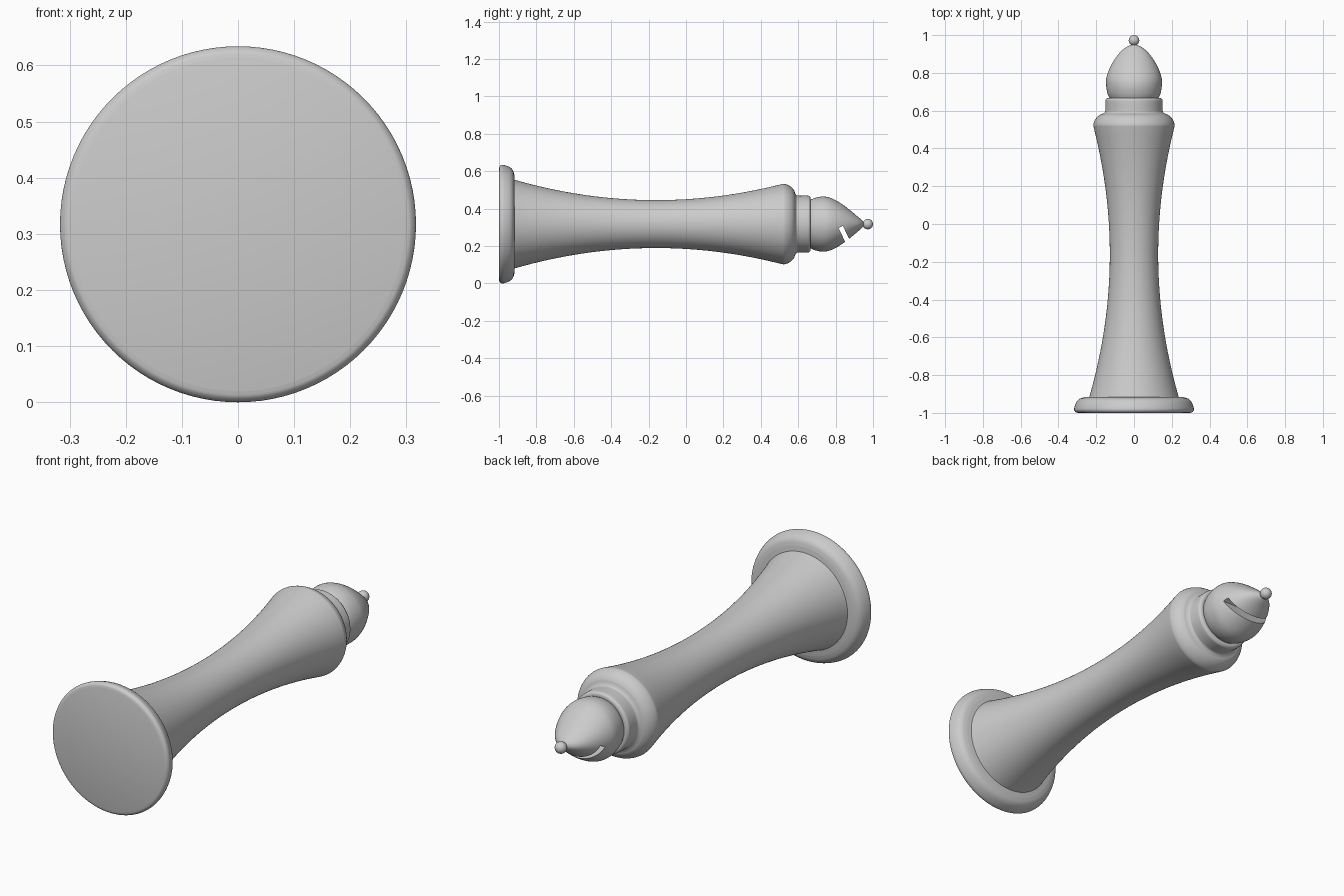
import bpy, bmesh, math
from mathutils import Vector

AXIS_Z = 0.317
SEGMENTS = 96

if "Cube" in bpy.data.objects:
    bpy.data.objects.remove(bpy.data.objects["Cube"], do_unlink=True)

grey = bpy.data.materials.new("plain grey")
grey.use_nodes = True
grey.diffuse_color = (0.6, 0.6, 0.6, 1)
grey.node_tree.nodes["Principled BSDF"].inputs["Base Color"].default_value = (0.6, 0.6, 0.6, 1)


def smooth(points, steps=6):
    """Resample profile points along a smooth spline."""
    pts = [Vector(p) for p in points]
    pts = [2 * pts[0] - pts[1]] + pts + [2 * pts[-1] - pts[-2]]
    out = []
    for a, b, c, d in zip(pts, pts[1:], pts[2:], pts[3:]):
        for i in range(steps):
            t = i / steps
            out.append(0.5 * (2 * b + (c - a) * t + (2 * a - 5 * b + 4 * c - d) * t ** 2
                              + (3 * b - a - 3 * c + d) * t ** 3))
    return out + [pts[-2]]


def shade(obj, angle=40):
    bpy.ops.object.select_all(action='DESELECT')
    obj.select_set(True)
    bpy.context.view_layer.objects.active = obj
    bpy.ops.object.shade_smooth_by_angle(angle=math.radians(angle))


def turned(name, rings):
    """Closed turned part along y from rings of (y, x radius, z radius)."""
    bm = bmesh.new()
    loops = []
    for y, rx, rz in rings:
        loops.append([bm.verts.new((rx * math.cos(a), y, AXIS_Z + rz * math.sin(a)))
                      for a in (2 * math.pi * i / SEGMENTS for i in range(SEGMENTS))])
    for lo, hi in zip(loops, loops[1:]):
        for i in range(SEGMENTS):
            j = (i + 1) % SEGMENTS
            bm.faces.new((lo[i], lo[j], hi[j], hi[i]))
    bm.faces.new(loops[0])
    bm.faces.new(loops[-1])
    bmesh.ops.recalc_face_normals(bm, faces=bm.faces[:])
    mesh = bpy.data.meshes.new(name)
    bm.to_mesh(mesh)
    bm.free()
    obj = bpy.data.objects.new(name, mesh)
    bpy.context.collection.objects.link(obj)
    mesh.materials.append(grey)
    return obj


def round_rings(points):
    return [(p.x, p.y, p.y) for p in points]


# Round foot with a softened rim
foot = smooth([(-1, .297), (-.996, .309), (-.984, .317), (-.965, .314),
               (-.94, .303), (-.925, .287), (-.917, .262)])
shade(turned("foot", round_rings(foot)))

# Waisted column flowing into a rounded shoulder and a collar
column = [Vector((y, .128 + .19 * (y + .16) ** 2))
          for y in (-.93 + 1.44 * i / 40 for i in range(40))]
shoulder = smooth([(.51, .213), (.525, .215), (.545, .209), (.565, .196), (.578, .18),
                   (.584, .165), (.592, .154), (.605, .152), (.65, .152),
                   (.66, .149), (.666, .141), (.667, .125)])
shade(turned("column", round_rings(column + shoulder)))

# Mitre head, rounder in width than in depth
head_rings = smooth([(.66, .127, .127), (.69, .14, .14), (.73, .147, .147),
                     (.77, .147, .141), (.82, .131, .116), (.87, .104, .08),
                     (.91, .073, .047), (.935, .043, .026), (.952, .008, .008)])
head = turned("head", head_rings)

# Slanted notch across the underside of the head
bpy.ops.mesh.primitive_cube_add(size=1, location=(0, .862, AXIS_Z - .087),
                                rotation=(math.radians(26), 0, 0))
cutter = bpy.context.object
cutter.name = "notch_cutter"
cutter.scale = (.6, .026, .16)
notch = head.modifiers.new("notch", 'BOOLEAN')
notch.object = cutter
notch.solver = 'EXACT'
bpy.context.view_layer.objects.active = head
bpy.ops.object.modifier_apply(modifier="notch")
bpy.data.objects.remove(cutter, do_unlink=True)
shade(head)

# Small ball on the tip
bpy.ops.mesh.primitive_uv_sphere_add(segments=32, ring_count=16, radius=.028,
                                     location=(0, .972, AXIS_Z))
finial = bpy.context.object
finial.name = "finial"
finial.data.materials.append(grey)
shade(finial)
